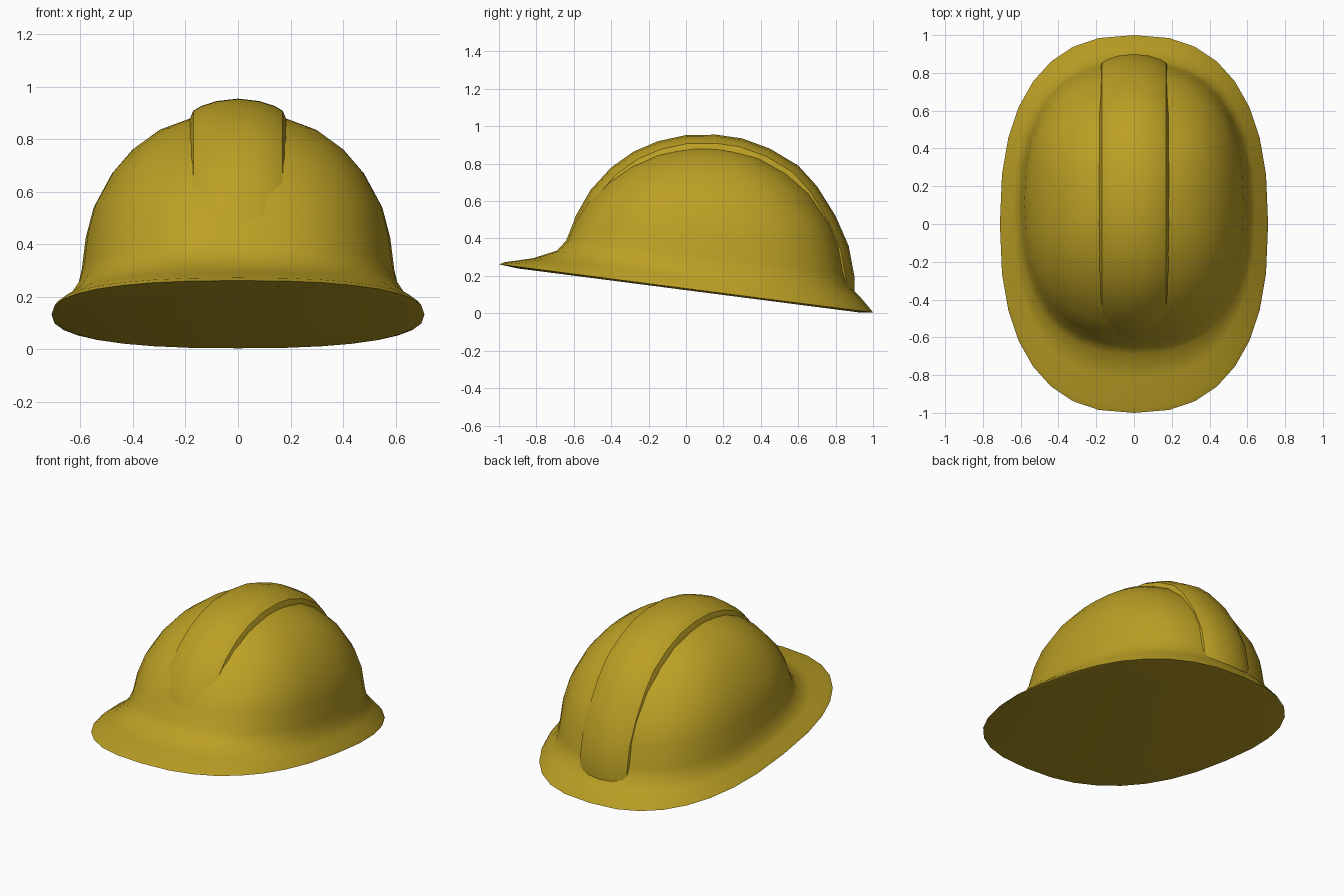
import bpy, bmesh, math
from mathutils import Vector

if "Cube" in bpy.data.objects:
    bpy.data.objects.remove(bpy.data.objects["Cube"])

paint = bpy.data.materials.new("yellow_plastic")
paint.diffuse_color = (0.50, 0.35, 0.018, 1)
paint.use_nodes = True
paint.node_tree.nodes["Principled BSDF"].inputs["Base Color"].default_value = paint.diffuse_color


def finish(bm, name, angle):
    bmesh.ops.recalc_face_normals(bm, faces=bm.faces)
    mesh = bpy.data.meshes.new(name)
    bm.to_mesh(mesh)
    bm.free()
    ob = bpy.data.objects.new(name, mesh)
    bpy.context.collection.objects.link(ob)
    mesh.materials.append(paint)
    bpy.ops.object.select_all(action='DESELECT')
    ob.select_set(True)
    bpy.context.view_layer.objects.active = ob
    bpy.ops.object.shade_smooth_by_angle(angle=math.radians(angle))
    return ob


def skin(bm, rows, closed):
    for a, b in zip(rows, rows[1:]):
        n = len(a)
        for i in range(n if closed else n - 1):
            j = (i + 1) % n
            bm.faces.new((a[i], a[j], b[j], b[i]))


def power(v, n):
    return math.copysign(abs(v) ** (2 / n), v)


# Shell and brim: tilted rounded rings (half width, front y, front z, back y, back z)
RINGS = [
    (.685, -.90, .240, .93, .004), (.71, -1.0, .262, 1.0, .004),
    (.697, -.97, .273, .98, .030), (.64, -.82, .294, .925, .095),
    (.61, -.69, .335, .875, .145), (.595, -.64, .39, .855, .22),
    (.58, -.60, .49, .83, .36), (.55, -.535, .59, .775, .49),
    (.48, -.43, .70, .675, .64), (.40, -.32, .78, .56, .745),
    (.30, -.19, .845, .43, .825), (.18, -.05, .885, .28, .875),
    (.08, .04, .90, .18, .895),
]
SEG = 32
bm = bmesh.new()
rows = []
for w, yf, zf, yb, zb in RINGS:
    row = []
    for i in range(SEG):
        a = 2 * math.pi * i / SEG
        s = power(math.sin(a), 2.45)
        t = (s + 1) / 2
        row.append(bm.verts.new((w * power(math.cos(a), 2.45),
                                 yf + (yb - yf) * t, zf + (zb - zf) * t)))
    rows.append(row)
skin(bm, rows, True)
bm.faces.new(rows[0])
bm.faces.new(rows[-1])
shell = finish(bm, "helmet_shell", 40)

# Raised centre ridge: rounded cross-section swept along the midline (y, z)
PATH = [(-.635, .37), (-.632, .40), (-.59, .52), (-.51, .66), (-.40, .78),
        (-.28, .865), (-.15, .92), (0, .953), (.16, .955), (.30, .935),
        (.45, .88), (.60, .79), (.70, .68), (.80, .52), (.87, .36),
        (.90, .20), (.90, .12)]
HALF = [(0, 0), (.08, .009), (.14, .028), (.17, .046), (.185, .08), (.19, .13)]
SECTION = [(-x, d) for x, d in HALF[:0:-1]] + HALF
pts = [Vector((0, y, z)) for y, z in PATH]
bm = bmesh.new()
rows = []
for k, p in enumerate(pts):
    tangent = (pts[min(k + 1, len(pts) - 1)] - pts[max(k - 1, 0)]).normalized()
    normal = Vector((0, -tangent.z, tangent.y))
    rows.append([bm.verts.new(p - normal * d + Vector((x, 0, 0)))
                 for x, d in SECTION])
skin(bm, rows, False)
bm.faces.new(rows[0])
bm.faces.new(rows[-1])
ridge = finish(bm, "centre_ridge", 35)
